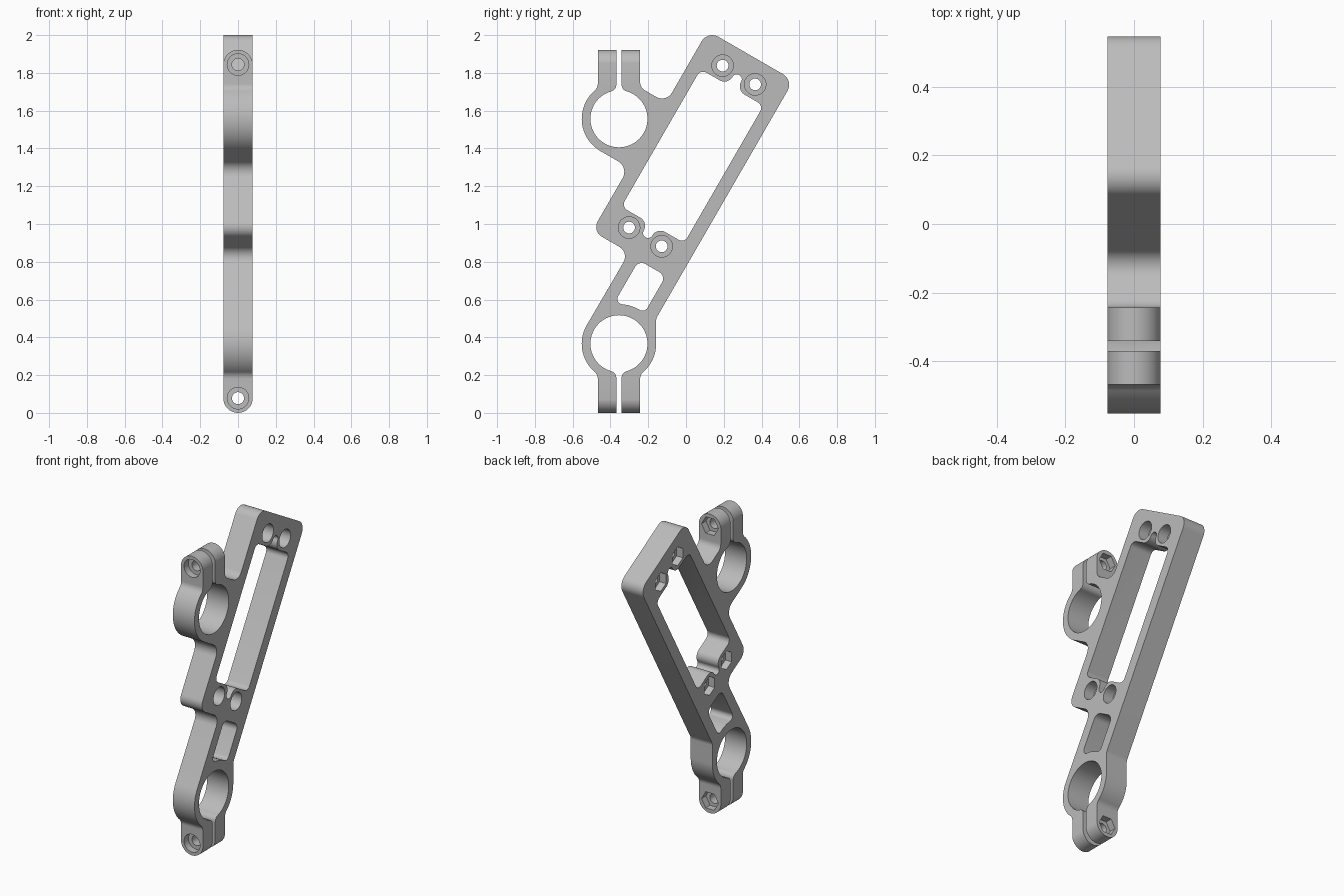
import bpy, bmesh
from math import sin, cos, tan, pi, radians, sqrt
from mathutils import Vector

cube = bpy.data.objects.get("Cube")
if cube:
    bpy.data.objects.remove(cube, do_unlink=True)

HALF = 0.077                       # half thickness of the plate
RING_Y, LOW_Z, HIGH_Z = -0.355, 0.366, 1.557
RING_R, BORE_R = 0.197, 0.151
EAR, SLIT, TOP = 0.112, 0.014, 1.922
FRONT, BACK = RING_Y - EAR, RING_Y + EAR

grey = bpy.data.materials.new("plain grey")
grey.use_nodes = True
grey.diffuse_color = (0.5, 0.5, 0.5, 1)
grey.node_tree.nodes["Principled BSDF"].inputs["Base Color"].default_value = (0.5, 0.5, 0.5, 1)


def tilt(u, v, r=0):
    """Frame coordinates (along, across) to side-plane y, z."""
    return (sin(pi / 6) * u + cos(pi / 6) * v, cos(pi / 6) * u - sin(pi / 6) * v, r)


def arc(cy, cz, r, a0, a1, n=24):
    angles = [radians(a0 + (a1 - a0) * i / n) for i in range(n + 1)]
    return [(cy + r * cos(a), cz + r * sin(a), 0) for a in angles]


def circle(cy, cz, r, n=40):
    return arc(cy, cz, r, 0, 360, n)[:-1]


def rounded(corners, steps=8):
    """Replace every corner that has a radius by a fillet arc."""
    out = []
    for i, (a, b, r) in enumerate(corners):
        p = Vector((a, b))
        if r == 0:
            out.append(p)
            continue
        d0 = Vector(corners[i - 1][:2]) - p
        d1 = Vector(corners[(i + 1) % len(corners)][:2]) - p
        half = d0.angle(d1) / 2
        reach = min(r / tan(half), d0.length, d1.length)
        r = reach * tan(half)
        d0.normalize()
        d1.normalize()
        mid = p + (d0 + d1).normalized() * (r / sin(half))
        s, e = p + d0 * reach - mid, p + d1 * reach - mid
        sweep = s.angle(e)
        for k in range(steps + 1):
            t = k / steps
            out.append(mid + (s * sin((1 - t) * sweep) + e * sin(t * sweep)) / sin(sweep))
    clean = [p for i, p in enumerate(out) if (p - out[i - 1]).length > 1e-5]
    return clean


def prism(name, corners, lo, hi, axis="x"):
    """Extrude a profile along x (profile in y, z) or along y (profile in x, z)."""
    bm = bmesh.new()
    place = (lambda p: (lo, p[0], p[1])) if axis == "x" else (lambda p: (p[0], lo, p[1]))
    face = bm.faces.new([bm.verts.new(place(p)) for p in rounded(corners)])
    ext = bmesh.ops.extrude_face_region(bm, geom=[face])
    verts = [g for g in ext["geom"] if isinstance(g, bmesh.types.BMVert)]
    move = (hi - lo, 0, 0) if axis == "x" else (0, hi - lo, 0)
    bmesh.ops.translate(bm, verts=verts, vec=move)
    bmesh.ops.recalc_face_normals(bm, faces=bm.faces)
    mesh = bpy.data.meshes.new(name)
    bm.to_mesh(mesh)
    bm.free()
    mesh.materials.append(grey)
    obj = bpy.data.objects.new(name, mesh)
    bpy.context.scene.collection.objects.link(obj)
    return obj


# Outer outline: lower clamp, tilted frame, upper clamp, side block
PHI = radians(42)
neck = (RING_R - EAR * sin(PHI)) / cos(PHI)
L, R = -0.912, -0.387              # frame sides across the tilt
outline = [(FRONT, 0, 0), (BACK, 0, 0), (BACK, LOW_Z - neck, 0.05)]
outline += arc(RING_Y, LOW_Z, RING_R, -48, 0)
outline += [(RING_Y + RING_R, 0.5, 0.05),
            tilt(1.81, R, 0.065), tilt(1.81, L, 0.065), tilt(1.37, L, 0.06),
            (BACK, 1.722, 0.05), (BACK, TOP, 0), (FRONT, TOP, 0),
            (FRONT, HIGH_Z + neck, 0.05)]
outline += arc(RING_Y, HIGH_Z, RING_R, 132, 240)
outline += [tilt(0.974, L, 0.065), tilt(0.585, L, 0.06), tilt(0.585, -0.685, 0.06)]
outline += arc(RING_Y, LOW_Z, RING_R, 150, 228)
outline += [(FRONT, LOW_Z - neck, 0.05)]
body = prism("mounting_bracket", outline, -HALF, HALF)


def cut(corners, lo=-0.2, hi=0.2, axis="x"):
    tool = prism("cutter", corners, lo, hi, axis)
    tool.hide_render = True
    mod = body.modifiers.new("cut", "BOOLEAN")
    mod.operation, mod.solver, mod.object = "DIFFERENCE", "EXACT", tool
    bpy.context.view_layer.objects.active = body
    bpy.ops.object.modifier_apply(modifier=mod.name)
    mesh = tool.data
    bpy.data.objects.remove(tool, do_unlink=True)
    bpy.data.meshes.remove(mesh)


# Large window with a notch between the screw bosses at each end
MID_U, MID_V = 1.194, -0.65
end = [(0.42, -0.192, 0.035), (0.42, -0.026, 0.05), (0.496, -0.026, 0.025),
       (0.496, 0.026, 0.025), (0.42, 0.026, 0.05), (0.42, 0.192, 0.035)]
cut([tilt(MID_U + s * u, MID_V + s * v, r) for s in (1, -1) for u, v, r in end])

# Small window above the lower ring, with a floor that follows the ring
floor = [tilt(0.1395 + sqrt(0.0441 - d * d), -0.49 + d) for d in (0, -0.03, -0.06, -0.09)]
cut([tilt(0.575, -0.62, 0.04), tilt(0.575, -0.455, 0.04), tilt(0.345, -0.455, 0.03)]
    + floor + [tilt(0.31, -0.62, 0.03)])

# Clamp bores with slits, and rounded ear ends
for z, s, tip in ((LOW_Z, -1, 0), (HIGH_Z, 1, TOP)):
    a = radians(17)
    lip = (BORE_R - SLIT * sin(a)) / cos(a)
    keyhole = arc(0, 0, BORE_R, 107, 433, 64)
    keyhole += [(SLIT, lip, 0.035), (SLIT, 0.6, 0), (-SLIT, 0.6, 0), (-SLIT, lip, 0.035)]
    cut([(RING_Y + y, z + s * h, r) for y, h, r in keyhole])

    hole_z = tip - s * (HALF + 0.001)
    cap = arc(0, 0, HALF + 0.0008, 0, 180, 32)
    cap += [(-0.12, 0, 0), (-0.12, 0.12, 0), (0.12, 0.12, 0), (0.12, 0, 0)]
    cut([(x, hole_z + s * h, r) for x, h, r in cap], FRONT - 0.03, BACK + 0.03, "y")

    # Clamp screw: through hole, round head recess, hexagonal nut recess
    cut(circle(0, hole_z, 0.032), FRONT - 0.03, BACK + 0.03, "y")
    cut(circle(0, hole_z, 0.057), FRONT - 0.03, FRONT + 0.045, "y")
    cut(circle(0, hole_z, 0.06, 6), BACK - 0.045, BACK + 0.03, "y")

# Four frame screws with the same recesses
for su in (1, -1):
    for sv in (1, -1):
        y, z, _ = tilt(MID_U + su * 0.495, MID_V - 0.002 + sv * 0.0995)
        cut(circle(y, z, 0.031))
        cut(circle(y, z, 0.057), HALF - 0.07, HALF + 0.05)
        hexagon = arc(y, z, 0.06, 30, 390, 6)[:-1]
        cut(hexagon, -HALF - 0.05, -HALF + 0.045)

bpy.ops.object.select_all(action="DESELECT")
body.select_set(True)
bpy.context.view_layer.objects.active = body
bpy.ops.object.shade_smooth_by_angle(angle=radians(30))
